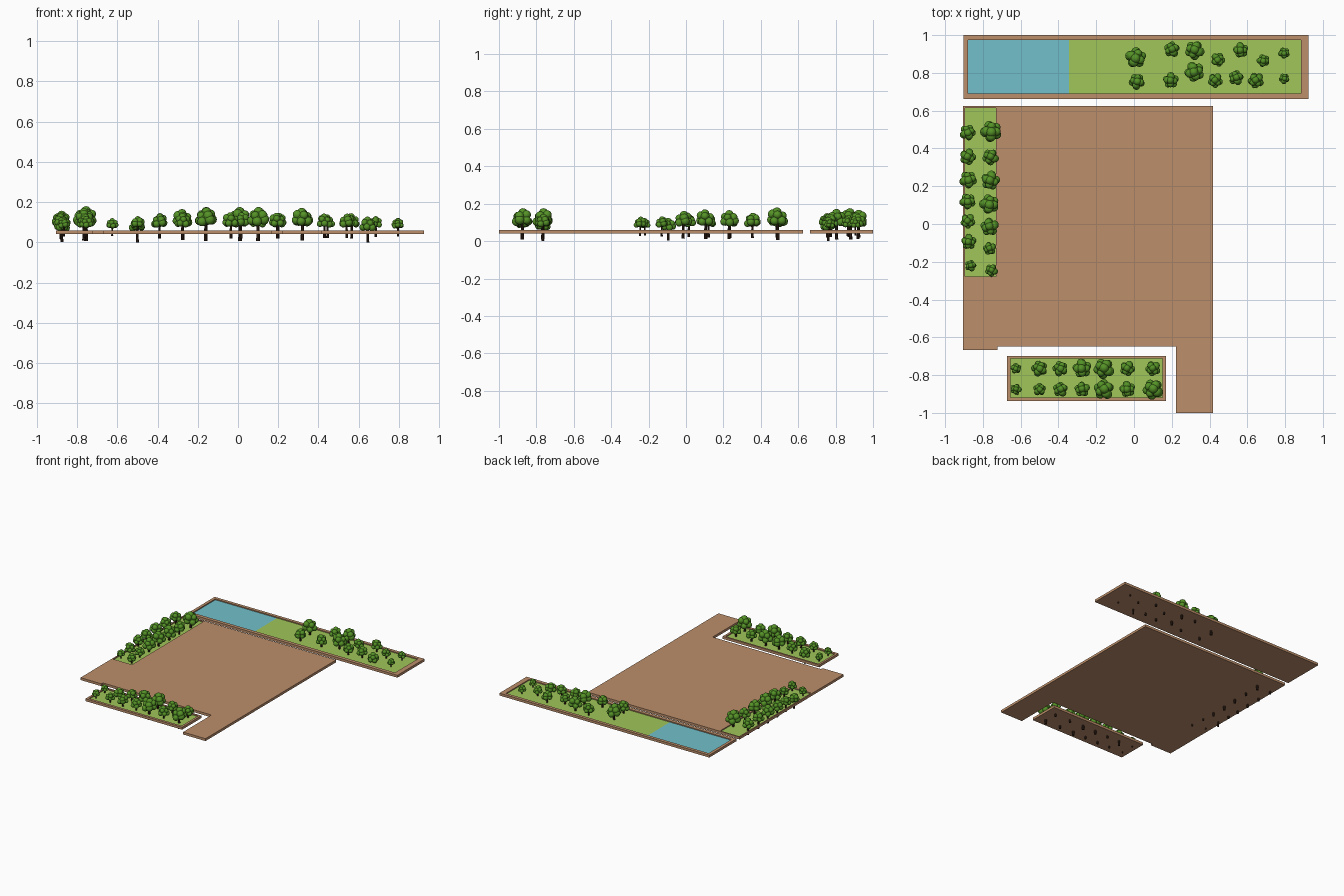
import bpy, bmesh, math, random
from mathutils import Matrix

if "Cube" in bpy.data.objects:
    bpy.data.objects.remove(bpy.data.objects["Cube"])

random.seed(4)


def material(name, rgb):
    m = bpy.data.materials.new(name)
    lin = [((c / 255 + 0.055) / 1.055) ** 2.4 for c in rgb]
    m.diffuse_color = (*lin, 1)
    m.use_nodes = True
    m.node_tree.nodes["Principled BSDF"].inputs["Base Color"].default_value = m.diffuse_color
    return m


EARTH = material("earth brown", (188, 142, 106))
GRASS = material("grass green", (160, 198, 88))
WATER = material("water blue", (115, 192, 203))
LEAF = material("leaf green", (84, 146, 38))
BARK = material("dark bark", (52, 34, 24))

BOTTOM, TOP, PIT = 0.041, 0.060, 0.050


def prism(name, outline, z0, z1, mat):
    """Extrude a flat outline between two heights."""
    bm = bmesh.new()
    face = bm.faces.new([bm.verts.new((x, y, z0)) for x, y in outline])
    ext = bmesh.ops.extrude_face_region(bm, geom=[face])
    for v in ext["geom"]:
        if isinstance(v, bmesh.types.BMVert):
            v.co.z = z1
    bmesh.ops.recalc_face_normals(bm, faces=bm.faces)
    me = bpy.data.meshes.new(name)
    bm.to_mesh(me)
    bm.free()
    me.materials.append(mat)
    ob = bpy.data.objects.new(name, me)
    bpy.context.collection.objects.link(ob)
    return ob


def rect(x0, x1, y0, y1):
    return [(x0, y0), (x1, y0), (x1, y1), (x0, y1)]


def sunken_slab(name, outline, bed):
    """Slab with a shallow rectangular bed cut into its top."""
    slab = prism(name, outline, BOTTOM, TOP, EARTH)
    cutter = prism("bed_cutter", rect(*bed), PIT, TOP + 0.05, EARTH)
    mod = slab.modifiers.new("bed", "BOOLEAN")
    mod.operation, mod.solver, mod.object = "DIFFERENCE", "EXACT", cutter
    bpy.context.view_layer.objects.active = slab
    bpy.ops.object.modifier_apply(modifier="bed")
    bpy.data.objects.remove(cutter)


def plate(name, area, mat):
    prism(name, rect(*area), PIT - 0.001, PIT + 0.002, mat)


# Main terrace with its left lawn strip
sunken_slab("terrace",
            [(-0.905, 0.625), (-0.905, -0.667), (-0.722, -0.667), (-0.722, -0.648),
             (0.222, -0.648), (0.222, -1.0), (0.417, -1.0), (0.417, 0.625)],
            (-0.895, -0.73, -0.277, 0.615))
plate("left_lawn", (-0.895, -0.73, -0.277, 0.615), GRASS)

# Back planter: pond and lawn
sunken_slab("back_planter", rect(-0.903, 0.925, 0.662, 1.0), (-0.88, 0.885, 0.69, 0.975))
plate("pond", (-0.88, -0.343, 0.69, 0.975), WATER)
plate("back_lawn", (-0.343, 0.885, 0.69, 0.975), GRASS)

# Front planter
sunken_slab("front_planter", rect(-0.672, 0.17, -0.938, -0.698), (-0.655, 0.152, -0.918, -0.712))
plate("front_lawn", (-0.655, 0.152, -0.918, -0.712), GRASS)


def tree_mesh():
    """Tree with crown radius 1; its origin lies at slab level."""
    bm = bmesh.new()
    # trunk
    bmesh.ops.create_cone(bm, cap_ends=True, segments=8, radius1=0.17, radius2=0.11,
                          depth=1.85, matrix=Matrix.Translation((0, 0, 0.075)))
    trunk = set(bm.faces)
    # crown: core, lower ring, upper ring, top
    blobs = [(0, 0, 1.15, 0.62), (0.05, -0.05, 1.62, 0.43)]
    for count, ring, z, size, phase in ((5, 0.56, 0.9, 0.42, 0.3), (4, 0.45, 1.38, 0.4, 0.8)):
        for i in range(count):
            a = phase + i * math.tau / count
            blobs.append((ring * math.cos(a), ring * math.sin(a),
                          z + random.uniform(-0.1, 0.1), size * random.uniform(0.88, 1.1)))
    for x, y, z, r in blobs:
        bmesh.ops.create_icosphere(bm, subdivisions=3, radius=r,
                                   matrix=Matrix.Translation((x, y, z)))
    for f in bm.faces:
        f.material_index = 1 if f in trunk else 0
        f.smooth = f not in trunk
    me = bpy.data.meshes.new("tree")
    bm.to_mesh(me)
    bm.free()
    me.materials.append(LEAF)
    me.materials.append(BARK)
    return me


TREE = tree_mesh()

# Tree groups: rows share one coordinate; entries are (x, y, crown radius)
GROUPS = {
    "back_tree": [(0.01, 0.88, .058), (0.20, 0.925, .044), (0.32, 0.92, .054), (0.565, 0.92, .043),
                  (0.445, 0.87, .040), (0.685, 0.865, .036), (0.795, 0.905, .032),
                  (0.015, 0.755, .045), (0.195, 0.76, .044), (0.32, 0.805, .056),
                  (0.43, 0.76, .042), (0.54, 0.775, .042), (0.645, 0.76, .044), (0.795, 0.77, .030)],
    "left_tree": [(-.88, .485, .045), (-.755, .49, .06), (-.88, .355, .046), (-.76, .355, .046),
                  (-.877, .235, .049), (-.76, .23, .053), (-.88, .12, .045), (-.765, .105, .055),
                  (-.88, .015, .042), (-.765, -.015, .051), (-.875, -.095, .042),
                  (-.765, -.13, .037), (-.865, -.22, .032), (-.755, -.245, .036)],
}
front_x = (-.625, -.5, -.39, -.275, -.16, -.035, .1)
GROUPS["front_tree"] = (
    [(x, -.765, r) for x, r in zip(front_x, (.030, .044, .043, .053, .058, .043, .043))] +
    [(x, -.875, r) for x, r in zip(front_x, (.031, .036, .042, .043, .057, .045, .058))])
SUNK = {(0.645, 0.76), (-.875, -.095), (-.5, -.765)}  # trees planted deeper

for name, trees in GROUPS.items():
    for i, (x, y, r) in enumerate(trees):
        ob = bpy.data.objects.new(f"{name}_{i + 1}", TREE)
        bpy.context.collection.objects.link(ob)
        ob.location = (x, y, 0.057 - (0.019 if (x, y) in SUNK else 0))
        ob.scale = (r, r, r)
        ob.rotation_euler.z = random.uniform(0, math.tau)
